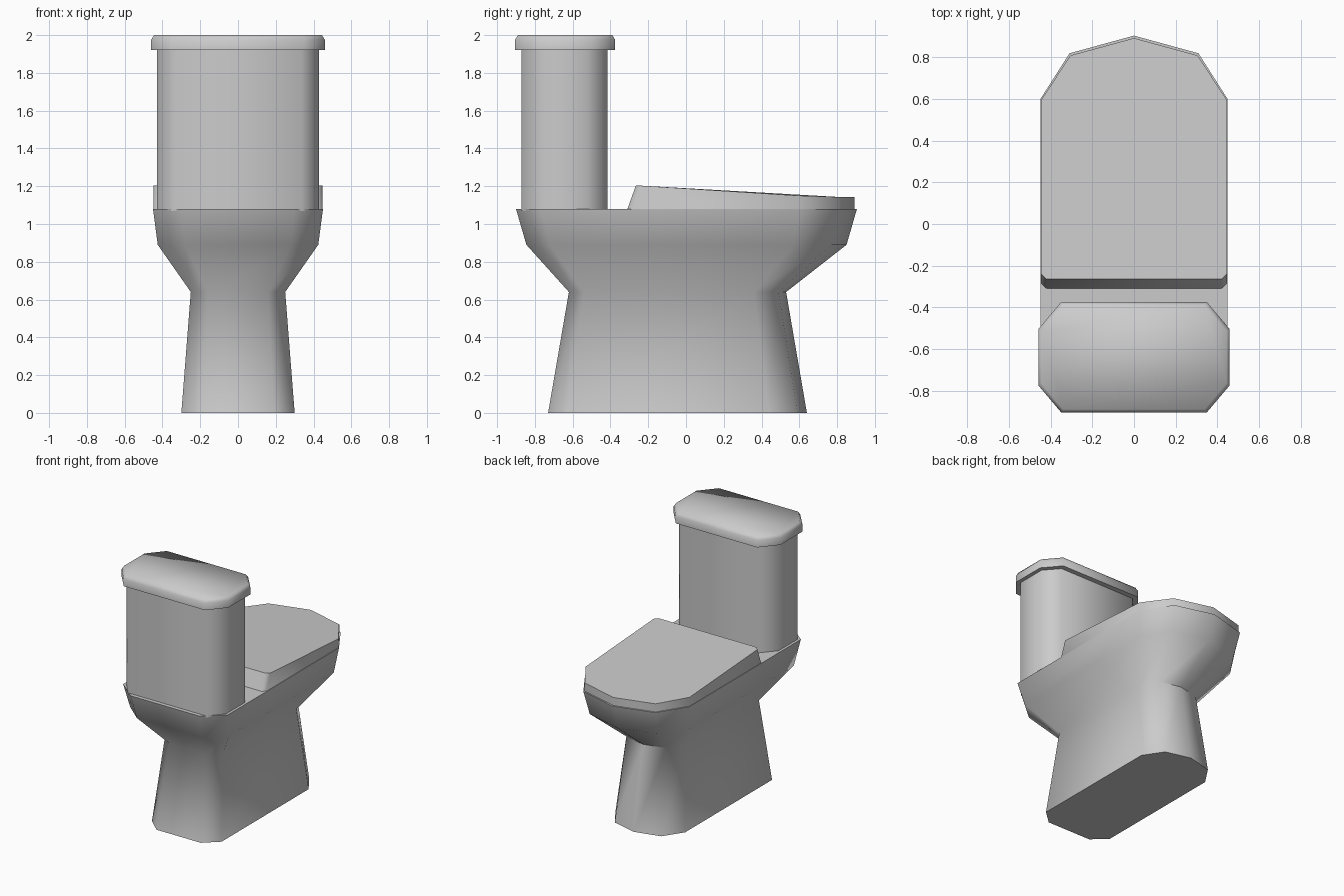
import bpy, bmesh, math

if "Cube" in bpy.data.objects:
    bpy.data.objects.remove(bpy.data.objects["Cube"])


def mirror(half):
    """Close a right-hand outline (back to front) by mirroring it in x."""
    left = [(-p[0],) + tuple(p[1:]) for p in reversed(half) if abs(p[0]) > 1e-6]
    return list(half) + left


def loft(name, rings):
    """Skin a stack of equal-length 3D rings and cap both ends."""
    bm = bmesh.new()
    loops = [[bm.verts.new(p) for p in ring] for ring in rings]
    n = len(loops[0])
    for low, high in zip(loops, loops[1:]):
        for i in range(n):
            j = (i + 1) % n
            bm.faces.new((low[i], low[j], high[j], high[i]))
    bm.faces.new(loops[0][::-1])
    bm.faces.new(loops[-1])
    bmesh.ops.recalc_face_normals(bm, faces=bm.faces)
    mesh = bpy.data.meshes.new(name)
    bm.to_mesh(mesh)
    bm.free()
    ob = bpy.data.objects.new(name, mesh)
    bpy.context.collection.objects.link(ob)
    bpy.ops.object.select_all(action='DESELECT')
    bpy.context.view_layer.objects.active = ob
    ob.select_set(True)
    bpy.ops.object.shade_smooth_by_angle(angle=math.radians(60))
    return ob


def bowl_ring(z, back_x, side_x, back, back_side, front_side, diag_x, diag_y, tip):
    return mirror([(back_x, back, z), (side_x, back_side, z), (side_x, front_side, z),
                   (diag_x, diag_y, z), (0, tip, z)])


def octagon(z, x, y0, y1, cx, cy):
    return mirror([(x - cx, y0, z), (x, y0 + cy, z), (x, y1 - cy, z), (x - cx, y1, z)])


# Pedestal and bowl
loft("bowl", [
    bowl_ring(0.00, 0.19, 0.30, -0.73, -0.63, 0.44, 0.20, 0.59, 0.64),
    bowl_ring(0.64, 0.16, 0.25, -0.62, -0.54, 0.36, 0.17, 0.49, 0.53),
    bowl_ring(0.89, 0.28, 0.425, -0.845, -0.72, 0.57, 0.29, 0.77, 0.85),
    bowl_ring(1.08, 0.295, 0.45, -0.90, -0.77, 0.60, 0.31, 0.82, 0.905),
])

# Sloping seat cover with chamfered rear corners
loft("seat_cover", [
    mirror([(0.42, -0.31, 1.08), (0.447, -0.285, 1.08), (0.447, 0.595, 1.08),
            (0.305, 0.81, 1.08), (0, 0.893, 1.08)]),
    mirror([(0.42, -0.265, 1.205), (0.447, -0.24, 1.203), (0.447, 0.595, 1.15),
            (0.305, 0.81, 1.143), (0, 0.893, 1.143)]),
])

# Cistern
loft("cistern", [octagon(z, 0.43, -0.87, -0.415, 0.095, 0.11) for z in (1.068, 1.93)])

# Cistern lid with bevelled top edge
loft("cistern_lid", [
    octagon(1.92, 0.46, -0.905, -0.375, 0.11, 0.13),
    octagon(1.975, 0.46, -0.905, -0.375, 0.11, 0.13),
    octagon(2.00, 0.445, -0.89, -0.39, 0.105, 0.125),
])
